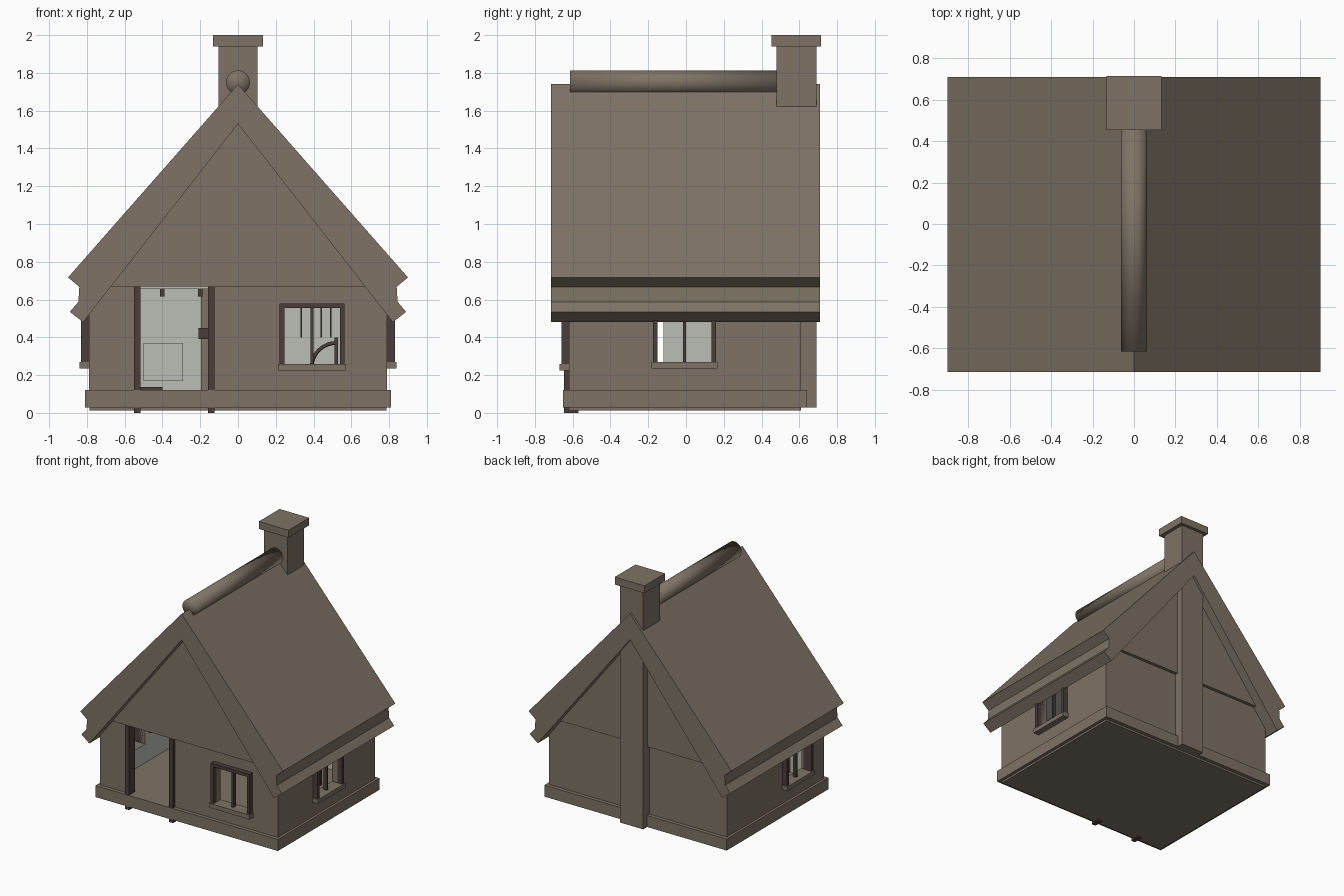
import bpy, bmesh, math
from mathutils import Vector

if "Cube" in bpy.data.objects:
    bpy.data.objects.remove(bpy.data.objects["Cube"], do_unlink=True)


def material(name, rgb):
    m = bpy.data.materials.new(name)
    m.use_nodes = True
    m.diffuse_color = (*rgb, 1)
    m.node_tree.nodes["Principled BSDF"].inputs["Base Color"].default_value = (*rgb, 1)
    return m


brown = material("warm brown", (0.21, 0.17, 0.13))
wood = material("dark wood", (0.07, 0.048, 0.044))
plaster = material("pale plaster", (0.50, 0.52, 0.46))


def make_object(name, bm, *mats):
    bmesh.ops.recalc_face_normals(bm, faces=bm.faces)
    mesh = bpy.data.meshes.new(name)
    bm.to_mesh(mesh)
    bm.free()
    for m in mats:
        mesh.materials.append(m)
    ob = bpy.data.objects.new(name, mesh)
    bpy.context.collection.objects.link(ob)
    return ob


def box(name, xs, ys, zs, mat):
    bm = bmesh.new()
    bmesh.ops.create_cube(bm, size=1)
    for v in bm.verts:
        v.co = [r[0] if c < 0 else r[1] for c, r in zip(v.co, (xs, ys, zs))]
    return make_object(name, bm, mat)


def prism(name, profile, y0, y1, mat):
    """Extrude an x-z profile along y."""
    bm = bmesh.new()
    face = bm.faces.new([bm.verts.new((x, y0, z)) for x, z in profile])
    ext = bmesh.ops.extrude_face_region(bm, geom=[face])
    verts = [g for g in ext["geom"] if isinstance(g, bmesh.types.BMVert)]
    bmesh.ops.translate(bm, verts=verts, vec=(0, y1 - y0, 0))
    return make_object(name, bm, mat)


# Each wall: outward direction and distance of its outer face
SIDES = {
    "front": (Vector((0, -1, 0)), 0.62),
    "back": (Vector((0, 1, 0)), 0.61),
    "left": (Vector((1, 0, 0)), 0.79),
    "right": (Vector((-1, 0, 0)), 0.79),
}


def on_wall(side, u, d, z):
    """Point at position u along a wall, d outside its face, at height z."""
    out, dist = SIDES[side]
    along = Vector((abs(out.y), abs(out.x), 0))
    return along * u + out * (dist + d) + Vector((0, 0, z))


def wall_box(name, side, us, ds, zs, mat):
    a = on_wall(side, us[0], ds[0], zs[0])
    b = on_wall(side, us[1], ds[1], zs[1])
    ranges = [sorted(p) for p in zip(a, b)]
    return box(name, *ranges, mat)


def wall(side, us, zs, hole=None):
    """Wall panel with an optional opening; the room side is plastered."""
    out = SIDES[side][0]
    ulist, zlist = set(us), set(zs)
    if hole:
        ulist |= set(hole[0])
        zlist |= set(hole[1])
    bm = bmesh.new()
    ul, zl = sorted(ulist), sorted(zlist)
    grid = {(u, z): bm.verts.new(on_wall(side, u, 0, z)) for u in ul for z in zl}
    for u0, u1 in zip(ul, ul[1:]):
        for z0, z1 in zip(zl, zl[1:]):
            if any(h[0][0] <= u0 < h[0][1] and h[1][0] <= z0 < h[1][1]
                   for h in HOLES.get(side, [])):
                continue
            bm.faces.new([grid[p] for p in ((u0, z0), (u1, z0), (u1, z1), (u0, z1))])
    loose = [v for v in bm.verts if not v.link_faces]
    bmesh.ops.delete(bm, geom=loose, context="VERTS")
    ext = bmesh.ops.extrude_face_region(bm, geom=bm.faces[:])
    verts = [g for g in ext["geom"] if isinstance(g, bmesh.types.BMVert)]
    bmesh.ops.translate(bm, verts=verts, vec=out * -0.05)
    bmesh.ops.recalc_face_normals(bm, faces=bm.faces)
    for f in bm.faces:
        f.material_index = 1 if f.normal.dot(out) < -0.5 else 0
    make_object(side + "_wall", bm, brown, plaster)


# Openings: along-wall range and height range
DOOR = ((-0.53, -0.145), (0.10, 0.67))
WINDOWS = {
    "front": ((0.245, 0.54), (0.26, 0.555)),
    "left": ((-0.15, 0.135), (0.27, 0.555)),
    "right": ((-0.405, -0.12), (0.27, 0.555)),
}
HOLES = {s: [w] for s, w in WINDOWS.items()}
HOLES["front"].append(DOOR)


def build_wall(side, us, zs):
    cuts = HOLES.get(side, [])
    hole = ([u for h in cuts for u in h[0]], [z for h in cuts for z in h[1]])
    wall(side, us, zs, hole if cuts else None)


build_wall("front", (-0.79, 0.79), (0.10, 0.67))
build_wall("back", (-0.79, 0.79), (0.10, 0.67))
build_wall("left", (-0.61, 0.60), (0.10, 0.65))
build_wall("right", (-0.61, 0.60), (0.10, 0.65))

# Window frames, mullions and sills
for side, ((u0, u1), (z0, z1)) in WINDOWS.items():
    t, depth = 0.025, (-0.03, 0.04)
    mid = (u0 + u1) / 2
    name = side + "_window_"
    wall_box(name + "jamb_a", side, (u0 - t, u0), depth, (z0, z1), wood)
    wall_box(name + "jamb_b", side, (u1, u1 + t), depth, (z0, z1), wood)
    wall_box(name + "header", side, (u0 - t, u1 + t), depth, (z1, z1 + t), wood)
    wall_box(name + "mullion", side, (mid - 0.008, mid + 0.008), (-0.02, 0.01), (z0, z1), wood)
    wall_box(name + "sill", side, (u0 - 0.032, u1 + 0.032), (-0.04, 0.05), (z0 - 0.035, z0), brown)

# Door posts run down through the plinth
for i, x in enumerate((-0.5325, -0.1425)):
    box(f"door_post_{i}", (x - 0.0175, x + 0.0175), (-0.645, -0.57), (0, 0.67), wood)

# Base and plinth
box("base_slab", (-0.785, 0.785), (-0.62, 0.61), (0.012, 0.06), brown)
box("plinth", (-0.81, 0.81), (-0.65, 0.64), (0.028, 0.12), brown)

# Gables slightly proud of the walls
gable = [(-0.70, 0.67), (0.70, 0.67), (0, 1.56)]
prism("front_gable", gable, -0.637, -0.57, brown)
prism("back_gable", gable, 0.56, 0.635, brown)

# Thick roof with notched eaves
eave = [(0.90, 0.717), (0.84, 0.667), (0.845, 0.588), (0.89, 0.535), (0.82, 0.48)]
roof = [(0, 1.74)] + eave + [(0, 1.53)] + [(-x, z) for x, z in reversed(eave)]
prism("roof", roof, -0.715, 0.71, brown)

# Rounded ridge roll
bpy.ops.mesh.primitive_cylinder_add(
    vertices=32, radius=0.063, depth=1.11, end_fill_type="TRIFAN",
    location=(0, -0.06, 1.75), rotation=(math.pi / 2, 0, 0))
ridge = bpy.context.object
ridge.name = "ridge_roll"
ridge.data.materials.append(brown)
bpy.ops.object.shade_smooth()

# Chimney: stack on the back wall, shaft and cap
box("chimney_stack", (-0.103, 0.103), (0.58, 0.69), (0.028, 1.65), brown)
box("chimney_shaft", (-0.103, 0.103), (0.48, 0.69), (1.5, 1.95), brown)
box("chimney_cap", (-0.132, 0.132), (0.453, 0.715), (1.94, 2.0), brown)

# Room: ceiling with beams, fireplace and furniture
box("ceiling", (-0.72, 0.72), (-0.57, 0.56), (0.655, 0.668), plaster)
for i in range(5):
    x = -0.4 + i * 0.2
    box(f"ceiling_beam_{i}", (x - 0.012, x + 0.012), (-0.55, 0.56), (0.615, 0.655), wood)
box("fireplace", (-0.195, 0.195), (0.36, 0.57), (0.12, 0.655), brown)
box("mantel", (-0.21, 0.21), (0.33, 0.57), (0.39, 0.45), wood)
box("chest", (-0.50, -0.29), (0.40, 0.56), (0.17, 0.37), plaster)
box("chest_foot", (-0.52, -0.40), (0.38, 0.56), (0.12, 0.137), wood)
for i, x in enumerate((0.335, 0.44, 0.49)):
    box(f"hanging_rod_{i}", (x - 0.004, x + 0.004), (0.50, 0.51), (0.40, 0.655), wood)

# Bent rocker with its post
curve = bpy.data.curves.new("bent_rocker", "CURVE")
curve.dimensions = "3D"
curve.bevel_depth = 0.01
curve.bevel_resolution = 2
spline = curve.splines.new("POLY")
spline.points.add(12)
for i, p in enumerate(spline.points):
    a = math.pi - i / 12 * math.pi / 2
    p.co = (0.52 + 0.13 * math.cos(a), 0.3, 0.24 + 0.13 * math.sin(a), 1)
curve.materials.append(wood)
bpy.context.collection.objects.link(bpy.data.objects.new("bent_rocker", curve))
box("rocker_post", (0.51, 0.53), (0.29, 0.31), (0.12, 0.40), wood)
